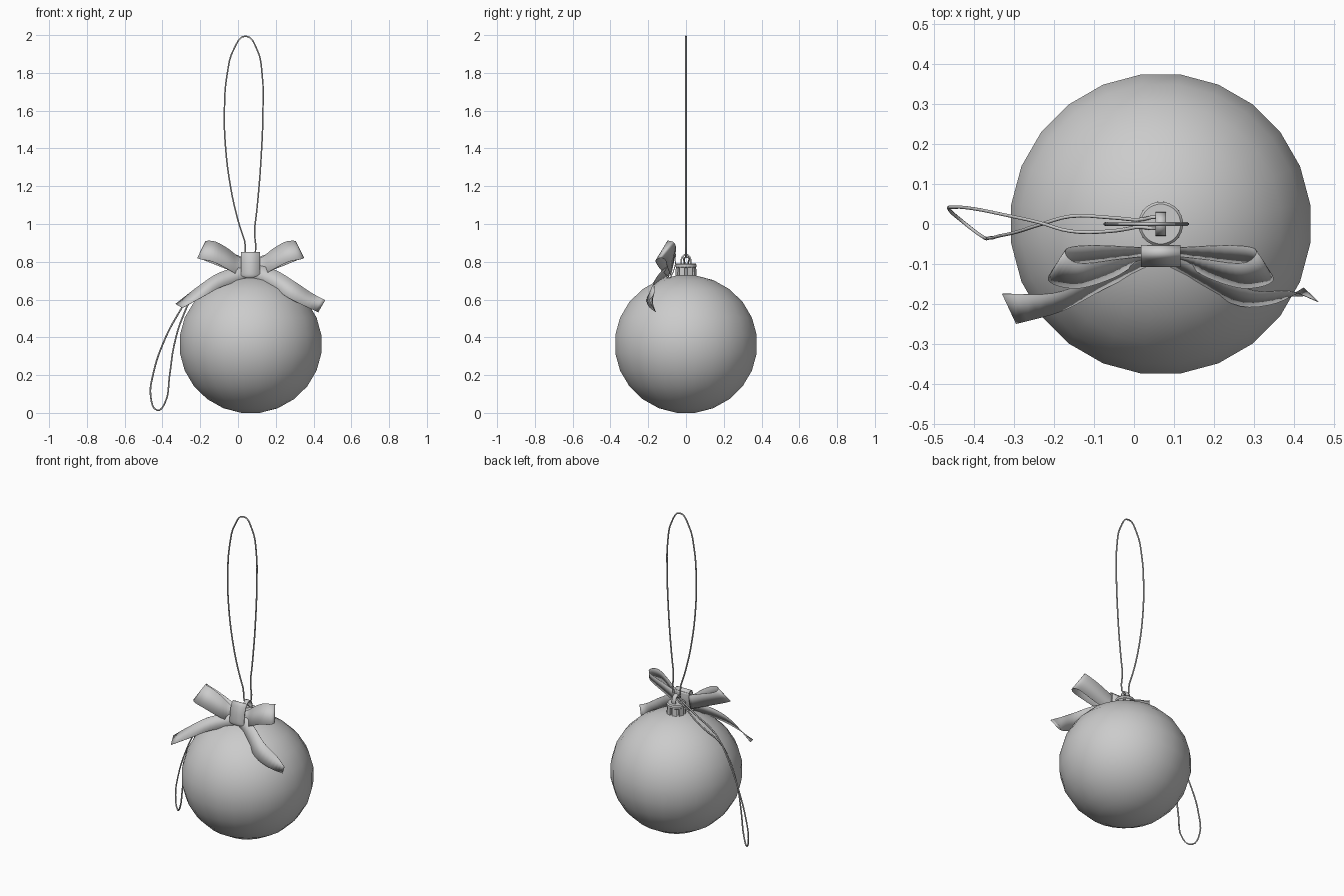
import bpy, bmesh
from math import sin, cos, pi, radians
from mathutils import Vector

if "Cube" in bpy.data.objects:
    bpy.data.objects.remove(bpy.data.objects["Cube"])

CX = 0.067  # ball axis


def make(name, verts, faces, angle=40):
    me = bpy.data.meshes.new(name)
    me.from_pydata([tuple(v) for v in verts], [], faces)
    ob = bpy.data.objects.new(name, me)
    bpy.context.collection.objects.link(ob)
    bm = bmesh.new()
    bm.from_mesh(me)
    bmesh.ops.recalc_face_normals(bm, faces=bm.faces)
    bm.to_mesh(me)
    bm.free()
    bpy.ops.object.select_all(action='DESELECT')
    bpy.context.view_layer.objects.active = ob
    ob.select_set(True)
    bpy.ops.object.shade_smooth_by_angle(angle=radians(angle))
    return ob


def lathe(name, profile, n, angle=40):
    # revolve (radius, z) points about the ball axis, flat caps at both ends
    verts, faces = [], []
    for r, z in profile:
        for i in range(n):
            a = 2 * pi * (i + 0.5) / n
            verts.append((CX + r * cos(a), r * sin(a), z))
    for j in range(len(profile) - 1):
        for i in range(n):
            k = (i + 1) % n
            faces.append((j * n + i, j * n + k, (j + 1) * n + k, (j + 1) * n + i))
    faces.append(tuple(range(n)))
    faces.append(tuple((len(profile) - 1) * n + i for i in range(n)))
    return make(name, verts, faces, angle)


def smooth_path(pts, steps=4):
    # Catmull-Rom through the points
    p = [Vector(q) for q in pts]
    p = [2 * p[0] - p[1]] + p + [2 * p[-1] - p[-2]]
    out = []
    for i in range(1, len(p) - 2):
        a, b, c, d = p[i - 1:i + 3]
        for s in range(steps):
            t = s / steps
            out.append(0.5 * (2 * b + (c - a) * t + (2 * a - 5 * b + 4 * c - d) * t * t
                              + (3 * b - a - 3 * c + d) * t ** 3))
    return out + [p[-2]]


def ribbon(name, edge_a, edge_b, thickness=0.002):
    a, b = smooth_path(edge_a), smooth_path(edge_b)
    n = len(a)
    faces = [(i, i + 1, n + i + 1, n + i) for i in range(n - 1)]
    ob = make(name, a + b, faces)
    m = ob.modifiers.new("thickness", 'SOLIDIFY')
    m.thickness, m.offset = thickness, 0
    return ob


def string(name, pts, closed):
    cu = bpy.data.curves.new(name, 'CURVE')
    cu.dimensions = '3D'
    cu.bevel_depth, cu.bevel_resolution, cu.resolution_u = 0.0045, 1, 4
    sp = cu.splines.new('BEZIER')
    sp.bezier_points.add(len(pts) - 1)
    for bp, p in zip(sp.bezier_points, pts):
        bp.co = p
        bp.handle_left_type = bp.handle_right_type = 'AUTO'
    sp.use_cyclic_u = closed
    ob = bpy.data.objects.new(name, cu)
    bpy.context.collection.objects.link(ob)


# ball: 24-sided, slightly squashed
R = 0.381
lathe("ball", [(R * sin(radians(a)), 0.364 - 0.367 * cos(radians(a)))
               for a in [7.5 + 15 * i for i in range(12)]], 24, 60)

# cap: core, lid and a ring of crimped tabs
lathe("cap_core", [(0.043, 0.71), (0.043, 0.785)], 24)
lathe("cap_lid", [(0.05, 0.768), (0.056, 0.773), (0.056, 0.785), (0.05, 0.792)], 24)
tabs_v, tabs_f = [], []
for k in range(8):
    base = len(tabs_v)
    for z, r0, r1 in ((0.715, 0.042, 0.057), (0.775, 0.042, 0.054)):
        for r, s in ((r0, -1), (r1, -1), (r1, 1), (r0, 1)):
            a = 2 * pi * (k + 0.5) / 8 + s * 0.27
            tabs_v.append((CX + r * cos(a), r * sin(a), z))
    tabs_f += [tuple(base + i for i in f) for f in
               ((0, 1, 2, 3), (4, 5, 6, 7), (0, 1, 5, 4), (1, 2, 6, 5), (2, 3, 7, 6), (3, 0, 4, 7))]
make("cap_tabs", tabs_v, tabs_f)

# hanger arch on the cap
arch = [(-0.024, 0.785), (-0.025, 0.81), (-0.015, 0.831), (0, 0.838),
        (0.015, 0.831), (0.025, 0.81), (0.024, 0.785)]
ribbon("cap_hanger", [(CX - 0.013, y, z) for y, z in arch],
       [(CX + 0.013, y, z) for y, z in arch], 0.008)

# tall hanging string
string("hanging_string", [(x, 0, z) for x, z in (
    (0.062, 0.825), (0.035, 0.91), (0.0, 1.02), (-0.04, 1.2), (-0.067, 1.42), (-0.072, 1.6),
    (-0.058, 1.79), (-0.02, 1.93), (0.04, 1.995), (0.1, 1.925), (0.128, 1.79), (0.132, 1.6),
    (0.124, 1.38), (0.107, 1.15), (0.088, 0.98))], True)

# loose string draped over the ball
string("draped_string", [
    (0.065, 0.004, 0.825), (0.005, 0.01, 0.785), (-0.06, 0.016, 0.735), (-0.16, 0.019, 0.675),
    (-0.23, 0.0, 0.625), (-0.29, -0.019, 0.515), (-0.338, -0.03, 0.36), (-0.362, -0.035, 0.2),
    (-0.388, -0.026, 0.05), (-0.428, 0.005, 0.014), (-0.462, 0.035, 0.085), (-0.448, 0.042, 0.21),
    (-0.4, 0.038, 0.36), (-0.325, 0.023, 0.51), (-0.235, 0.003, 0.635), (-0.16, -0.018, 0.68),
    (-0.06, -0.018, 0.735), (0.005, -0.008, 0.785)], True)

# bow loops, mirrored about the knot
low = [(0.02, -0.09, 0.722), (0.06, -0.1, 0.727), (0.12, -0.135, 0.76), (0.2, -0.16, 0.8),
       (0.26, -0.154, 0.812), (0.282, -0.135, 0.82), (0.25, -0.11, 0.81), (0.15, -0.098, 0.77),
       (0.03, -0.08, 0.725)]
top = [(0.02, -0.08, 0.82), (0.06, -0.083, 0.825), (0.12, -0.09, 0.87), (0.18, -0.098, 0.904),
       (0.22, -0.094, 0.911), (0.24, -0.07, 0.906), (0.22, -0.057, 0.89), (0.15, -0.054, 0.865),
       (0.03, -0.06, 0.82)]
for side, s in (("left", -1), ("right", 1)):
    ribbon("bow_loop_" + side, [(CX + s * x, y, z) for x, y, z in low],
           [(CX + s * x, y, z) for x, y, z in top])

# bow tails
ribbon("bow_tail_right",
       [(0.08, -0.07, 0.79), (0.2, -0.125, 0.755), (0.3, -0.167, 0.695), (0.39, -0.168, 0.635), (0.462, -0.195, 0.597)],
       [(0.07, -0.095, 0.72), (0.175, -0.158, 0.67), (0.265, -0.205, 0.61), (0.355, -0.198, 0.565), (0.425, -0.16, 0.533)])
ribbon("bow_tail_left",
       [(0.05, -0.07, 0.79), (-0.1, -0.135, 0.742), (-0.2, -0.173, 0.678), (-0.33, -0.175, 0.577)],
       [(0.06, -0.095, 0.71), (-0.08, -0.165, 0.67), (-0.18, -0.218, 0.618), (-0.295, -0.25, 0.555)])

# knot band wrapped round the middle
band = [(-0.055, 0.838), (-0.068, 0.85), (-0.085, 0.843), (-0.1, 0.8), (-0.106, 0.74), (-0.1, 0.718),
        (-0.085, 0.716), (-0.07, 0.74), (-0.056, 0.79), (-0.055, 0.838)]
ribbon("bow_knot", [(CX - 0.05, y, z) for y, z in band], [(CX + 0.05, y, z) for y, z in band], 0.004)
